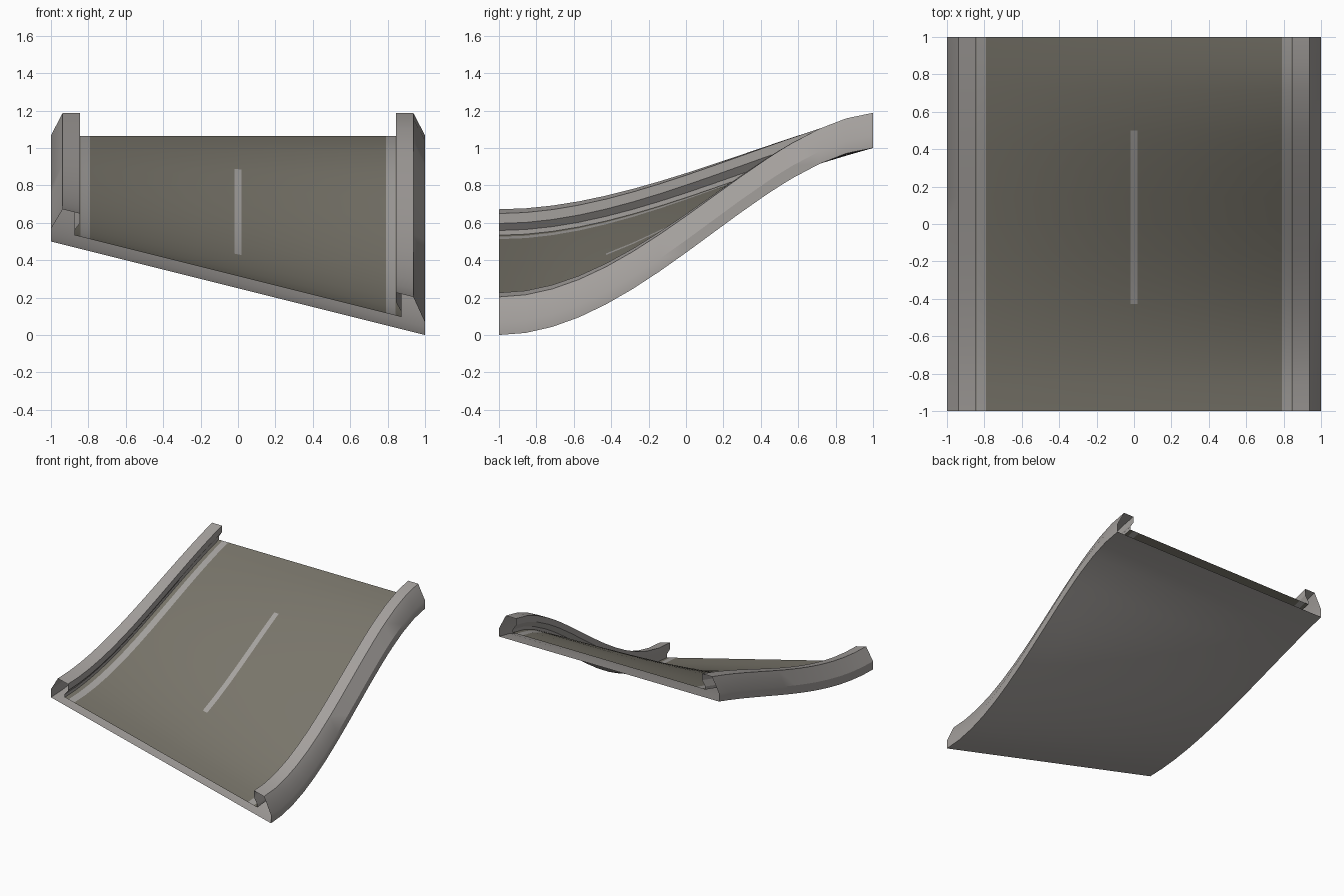
import bpy, math

if "Cube" in bpy.data.objects:
    bpy.data.objects.remove(bpy.data.objects["Cube"])


def material(name, rgb):
    m = bpy.data.materials.new(name)
    m.diffuse_color = (*rgb, 1)
    m.use_nodes = True
    m.node_tree.nodes["Principled BSDF"].inputs["Base Color"].default_value = m.diffuse_color
    return m


RAIL = material("rail gray", (0.37, 0.35, 0.335))
ROAD = material("asphalt brown gray", (0.19, 0.178, 0.145))
LINE = material("line gray", (0.38, 0.365, 0.35))

LINE_START, LINE_END = -3 / 7, 0.5
ROWS = sorted([-1 + i / 7 for i in range(15)] + [LINE_END])


# Height of the underside: banked at the front, level at the back
def base(x, y):
    t = (y + 1) / 2
    right = 2.24 * t**2 - 0.68 * t**3 - 0.56 * t**4
    left = 0.5 + 0.5 * (2.02 * t**2 - 1.14 * t**3 + 0.12 * t**4)
    return left + (right - left) * (x + 1) / 2


# Sweep an open (x, height) profile along the track, ends left open
def sweep(name, profile, mats, rule=None):
    n = len(profile)
    verts = [(x, y, base(x, y) + h) for y in ROWS for x, h in profile]
    faces = [(j * n + i, j * n + i + 1, (j + 1) * n + i + 1, (j + 1) * n + i)
             for j in range(len(ROWS) - 1) for i in range(n - 1)]
    mesh = bpy.data.meshes.new(name)
    mesh.from_pydata(verts, [], faces)
    for m in mats:
        mesh.materials.append(m)
    if rule:
        for p in mesh.polygons:
            p.material_index = rule(p.center.x, p.center.y)
    obj = bpy.data.objects.new(name, mesh)
    bpy.context.collection.objects.link(obj)
    bpy.ops.object.select_all(action='DESELECT')
    obj.select_set(True)
    bpy.context.view_layer.objects.active = obj
    bpy.ops.object.shade_smooth_by_angle(angle=math.radians(30))
    return obj


# Painted edge lines and the centre dash
def road_paint(x, y):
    edge = 0.79 < abs(x) < 0.842
    dash = abs(x) < 0.019 and LINE_START < y < LINE_END
    return 1 if edge or dash else 0


half = [0.02, 0.2, 0.4, 0.6, 0.79, 0.842, 0.875]
road_x = [-x for x in reversed(half)] + half
sweep("road_surface", [(x, 0.065) for x in road_x], [ROAD, LINE], road_paint)

# Underside sheet
sweep("underside", [(1 - i / 5, 0) for i in range(11)], [RAIL])

# Side rails with an overhanging inner lip
rail = [(0.875, 0.065), (0.875, 0.09), (0.846, 0.135), (0.846, 0.188),
        (0.937, 0.188), (1, 0.067), (1, 0)]
sweep("right_rail", rail, [RAIL])
sweep("left_rail", [(-x, h) for x, h in reversed(rail)], [RAIL])
